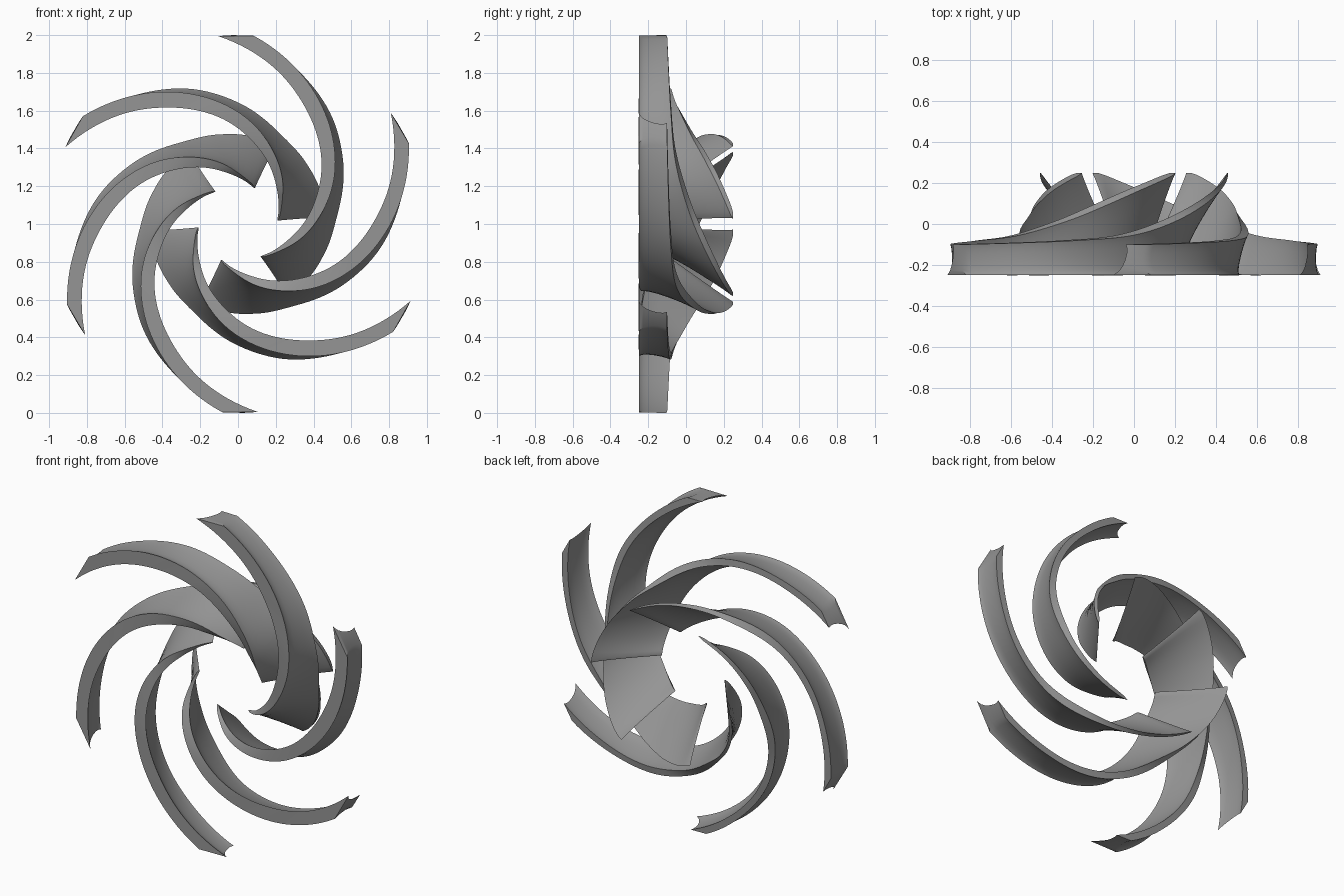
import bpy, bmesh, math

if "Cube" in bpy.data.objects:
    bpy.data.objects.remove(bpy.data.objects["Cube"])

# Stations from inlet edge to outer tip: angle (deg), radius, depth y, angular thickness
HUB = [(-54, .21, -.07, 5), (-31, .255, -.14, 9), (-13, .315, -.19, 12), (11, .43, -.232, 13),
       (34, .577, -.249, 13), (53.5, .712, -.25, 13), (72, .855, -.25, 11.5), (90.6, 1.0, -.25, 10.8)]
SHROUD = [(-54.5, .46, .25, 7), (-31, .472, .17, 8), (-12, .487, .10, 8.5), (10, .53, .02, 8.5),
          (34, .645, -.055, 7.5), (54, .765, -.080, 7), (72, .875, -.092, 6.2), (89.3, 1.0, -.10, 6)]
# Span positions and thickness factor: flared fillets at hub and shroud edges
SPAN = [(0, 1), (.06, .86), (.15, .73), (.3, .64), (.5, .6), (.7, .63), (.85, .73), (.94, .87), (1, 1)]
STEPS = 8

grey = bpy.data.materials.new("dark_grey")
grey.diffuse_color = (.3, .3, .3, 1)
grey.use_nodes = True
grey.node_tree.nodes["Principled BSDF"].inputs["Base Color"].default_value = grey.diffuse_color


def smooth_points(pts, steps):
    """Catmull-Rom through the stations."""
    p = [tuple(2 * a - b for a, b in zip(pts[0], pts[1]))] + pts
    p.append(tuple(2 * a - b for a, b in zip(pts[-1], pts[-2])))
    out = []
    for i in range(1, len(p) - 2):
        for k in range(steps):
            t = k / steps
            out.append(tuple(.5 * (2 * b + (c - a) * t + (2 * a - 5 * b + 4 * c - d) * t * t
                                   + (3 * b - a - 3 * c + d) * t ** 3)
                             for a, b, c, d in zip(*p[i - 1:i + 3])))
    return out + [pts[-1]]


def make_blade(name, turn):
    bm = bmesh.new()
    rings = []
    hub, shroud = smooth_points(HUB, STEPS), smooth_points(SHROUD, STEPS)
    for i, (h, s) in enumerate(zip(hub, shroud)):
        nose = (.5, .9)[i] if i < 2 else 1      # rounded inlet edge
        sides = [[], []]
        for f, thick in SPAN:
            a, r, y, w = (u + (v - u) * f for u, v in zip(h, s))
            for side, sign in zip(sides, (-1, 1)):
                t = math.radians(a + turn + sign * w * thick * nose / 2)
                side.append(bm.verts.new((r * math.cos(t), y, 1 + r * math.sin(t))))
        rings.append(sides[0] + sides[1][::-1])
    # Skin between rings, then quad strips closing both ends
    n = len(rings[0])
    for a, b in zip(rings, rings[1:]):
        for k in range(n):
            bm.faces.new((a[k], a[(k + 1) % n], b[(k + 1) % n], b[k]))
    for ring in (rings[0], rings[-1]):
        for k in range(n // 2 - 1):
            bm.faces.new((ring[k], ring[k + 1], ring[n - 2 - k], ring[n - 1 - k]))
    bmesh.ops.recalc_face_normals(bm, faces=bm.faces)
    mesh = bpy.data.meshes.new(name)
    bm.to_mesh(mesh)
    bm.free()
    mesh.materials.append(grey)
    ob = bpy.data.objects.new(name, mesh)
    bpy.context.collection.objects.link(ob)
    bpy.ops.object.select_all(action='DESELECT')
    ob.select_set(True)
    bpy.context.view_layer.objects.active = ob
    bpy.ops.object.shade_smooth_by_angle(angle=math.radians(35))


# Six impeller blades around the y axis
for i in range(6):
    make_blade(f"impeller_blade_{i + 1}", 60 * i)
